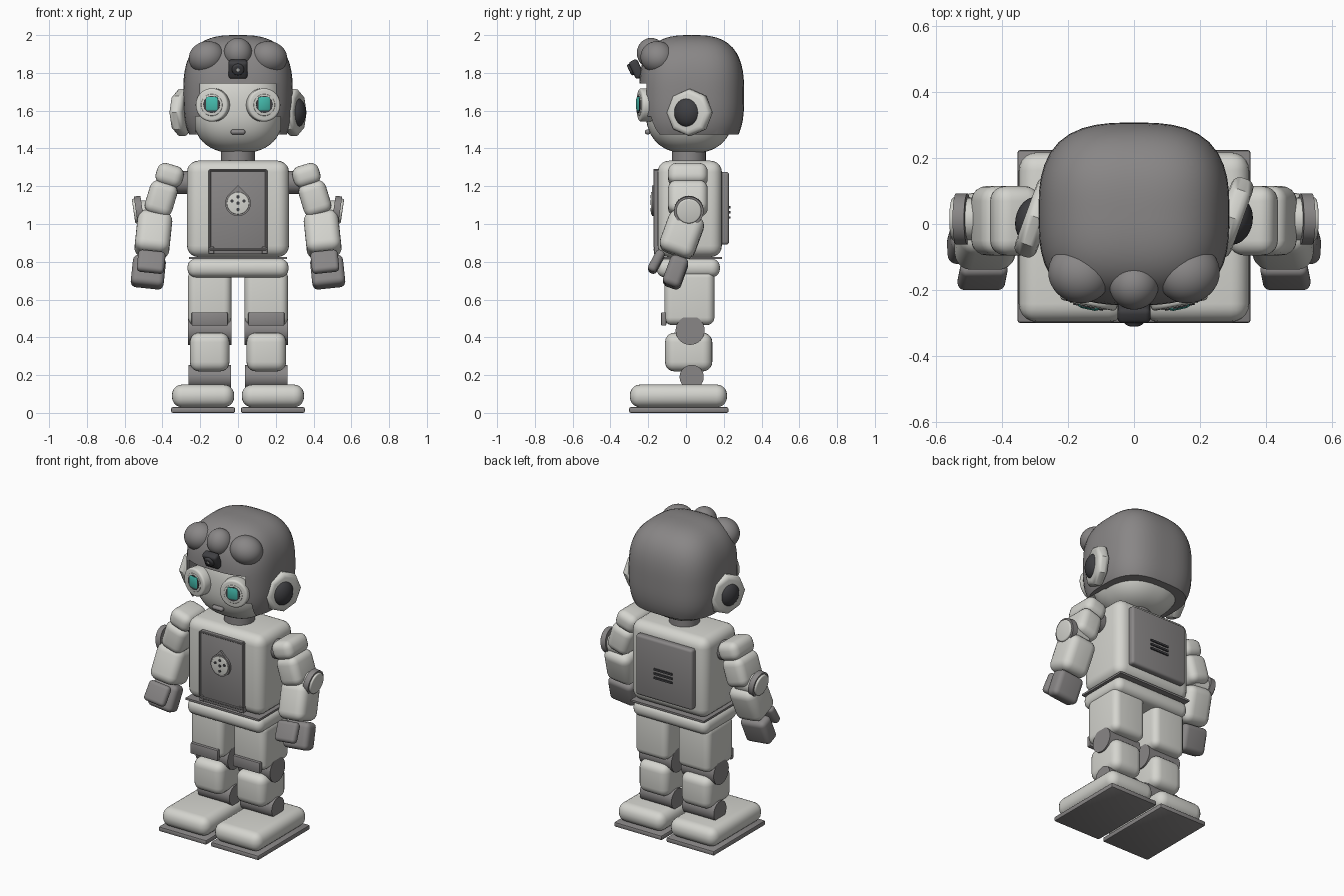
import bpy, bmesh
from math import radians
from mathutils import Matrix, Euler

default = bpy.data.objects.get("Cube")
if default:
    bpy.data.objects.remove(default, do_unlink=True)


def material(name, rgb):
    m = bpy.data.materials.new(name)
    m.use_nodes = True
    m.diffuse_color = (*rgb, 1)
    m.node_tree.nodes["Principled BSDF"].inputs["Base Color"].default_value = (*rgb, 1)
    return m


LIGHT = material("light shell", (0.66, 0.66, 0.62))
GREY = material("mid grey", (0.25, 0.24, 0.24))
DARK = material("dark grey", (0.05, 0.05, 0.055))
TEAL = material("teal", (0.06, 0.50, 0.42))
made = []


def finish(name, bm, mat, loc, rot=(0, 0, 0)):
    bmesh.ops.recalc_face_normals(bm, faces=bm.faces[:])
    turn = Euler([radians(a) for a in rot]).to_matrix().to_4x4()
    bm.transform(Matrix.Translation(loc) @ turn)
    mesh = bpy.data.meshes.new(name)
    bm.to_mesh(mesh)
    bm.free()
    mesh.materials.append(mat)
    ob = bpy.data.objects.new(name, mesh)
    bpy.context.collection.objects.link(ob)
    made.append(ob)
    return ob


def box(name, loc, size, bevel, mat, rot=(0, 0, 0), seg=5):
    bm = bmesh.new()
    bmesh.ops.create_cube(bm, size=1)
    bmesh.ops.scale(bm, vec=size, verts=bm.verts)
    if bevel:
        bmesh.ops.bevel(bm, geom=bm.edges[:], offset=bevel, segments=seg,
                        profile=0.5, affect='EDGES', clamp_overlap=True)
    return finish(name, bm, mat, loc, rot)


def cyl(name, loc, radius, depth, axis, mat, rot=(0, 0, 0), sides=32, bevel=0, stretch=1):
    bm = bmesh.new()
    bmesh.ops.create_cone(bm, cap_ends=True, segments=sides, radius1=radius,
                          radius2=radius, depth=depth)
    if bevel:
        rims = [e for e in bm.edges if abs(e.verts[0].co.z - e.verts[1].co.z) < 1e-5]
        bmesh.ops.bevel(bm, geom=rims, offset=bevel, segments=3, profile=0.5, affect='EDGES')
    if axis == 'X':
        bm.transform(Matrix.Rotation(radians(90), 4, 'Y'))
    elif axis == 'Y':
        bm.transform(Matrix.Rotation(radians(90), 4, 'X'))
    bmesh.ops.scale(bm, vec=(1, 1, stretch), verts=bm.verts)
    return finish(name, bm, mat, loc, rot)


def blob(name, loc, radii, mat, power=2.0, rot=(0, 0, 0)):
    """Ellipsoid that grows boxier as the power rises."""
    bm = bmesh.new()
    bmesh.ops.create_uvsphere(bm, u_segments=48, v_segments=32, radius=1)
    for v in bm.verts:
        v.co /= sum(abs(c) ** power for c in v.co) ** (1 / power)
    bmesh.ops.scale(bm, vec=radii, verts=bm.verts)
    return finish(name, bm, mat, loc, rot)


def cut(target, cutter):
    mod = target.modifiers.new("cut", 'BOOLEAN')
    mod.operation, mod.solver, mod.object = 'DIFFERENCE', 'EXACT', cutter
    cutter.hide_render = True
    bpy.context.view_layer.objects.active = target
    bpy.ops.object.modifier_apply(modifier=mod.name)
    made.remove(cutter)
    bpy.data.objects.remove(cutter, do_unlink=True)


# Head: face shell inside a helmet with a front opening
blob("face", (0, 0.02, 1.62), (0.245, 0.235, 0.245), LIGHT, 2.5)
helmet = blob("helmet", (0, 0.03, 1.68), (0.29, 0.278, 0.32), GREY, 2.9)
cut(helmet, box("helmet_base_cutter", (0, 0, 1.275), (1, 1, 0.4), 0, GREY))
cut(helmet, box("face_opening_cutter", (0, -0.25, 1.56), (0.40, 0.5, 0.37), 0, GREY))
cut(helmet, box("cheek_opening_cutter", (0, -0.25, 1.50), (0.45, 0.5, 0.14), 0, GREY))
box("mouth", (0, -0.203, 1.487), (0.078, 0.03, 0.026), 0.012, GREY, seg=3)
cyl("neck", (0, 0.015, 1.36), 0.09, 0.14, 'Z', GREY)

# Forehead bumps and camera
blob("forehead_bump_centre", (0, -0.185, 1.905), (0.075, 0.075, 0.08), GREY)
box("camera_body", (0, -0.262, 1.82), (0.10, 0.05, 0.10), 0.015, DARK, (25, 0, 0), 3)
cyl("camera_lens", (0, -0.283, 1.822), 0.032, 0.04, 'Y', DARK, (25, 0, 0), bevel=0.008)
cyl("camera_glint", (0, -0.301, 1.817), 0.009, 0.006, 'Y', LIGHT, (25, 0, 0), 12)

for s, side in ((1, "left"), (-1, "right")):
    blob(side + "_forehead_bump", (s * 0.165, -0.15, 1.882), (0.097, 0.09, 0.085), GREY,
         rot=(0, s * 15, s * 20))

    # Eyes
    tilt = (0, 0, s * 12)
    cyl(side + "_eye_disc", (s * 0.133, -0.213, 1.63), 0.088, 0.07, 'Y', LIGHT, tilt, 40, 0.012)
    cyl(side + "_eye_ring", (s * 0.134, -0.224, 1.63), 0.058, 0.054, 'Y', LIGHT, tilt, 32, 0.004)
    cyl(side + "_pupil_rim", (s * 0.134, -0.226, 1.633), 0.046, 0.058, 'Y', DARK, tilt, 12)
    box(side + "_pupil", (s * 0.134, -0.232, 1.636), (0.07, 0.056, 0.08), 0.014, TEAL, tilt, 2)

    # Ears: both pads lean the same way
    cyl(side + "_ear_pad", (s * 0.295, 0.02, 1.59), 0.125, 0.07, 'X', LIGHT, (0, 0, -20), 8, 0.025)
    blob(side + "_ear_cap", (s * 0.305, 0.01, 1.59), (0.055, 0.073, 0.08), DARK, rot=(0, 0, -12))

    # Arms
    cyl(side + "_shoulder_joint", (s * 0.30, 0.01, 1.22), 0.06, 0.12, 'X', GREY)
    box(side + "_shoulder_cap", (s * 0.362, 0.01, 1.258), (0.145, 0.21, 0.115), 0.045, LIGHT,
        (0, -s * 17, 0))
    box(side + "_upper_arm", (s * 0.407, 0.01, 1.135), (0.15, 0.21, 0.18), 0.045, LIGHT,
        (0, -s * 17, 0))
    cyl(side + "_elbow_rim", (s * 0.523, 0.015, 1.07), 0.078, 0.035, 'X', GREY, (0, s * 8, 0))
    cyl(side + "_elbow_disc", (s * 0.533, 0.015, 1.07), 0.066, 0.04, 'X', LIGHT, (0, s * 8, 0),
        bevel=0.008)
    cyl(side + "_elbow_joint", (s * 0.46, 0.015, 1.06), 0.065, 0.12, 'X', LIGHT)
    box(side + "_forearm", (s * 0.448, -0.022, 0.945), (0.185, 0.195, 0.23), 0.05, LIGHT,
        (-20, -s * 6, 0))
    box(side + "_palm", (s * 0.475, -0.055, 0.745), (0.175, 0.10, 0.165), 0.03, GREY,
        (-20, -s * 6, 0))
    box(side + "_thumb", (s * 0.46, -0.157, 0.80), (0.145, 0.05, 0.125), 0.022, GREY,
        (-28, -s * 6, 0))

    # Legs
    x = s * 0.15
    box(side + "_thigh", (x, 0.018, 0.61), (0.23, 0.265, 0.29), 0.04, LIGHT)
    cyl(side + "_knee_joint", (x, 0.022, 0.437), 0.077, 0.23, 'X', GREY)
    box(side + "_knee_pad", (x, -0.118, 0.497), (0.192, 0.028, 0.07), 0.006, GREY, seg=2)
    box(side + "_shin", (x, 0.014, 0.322), (0.21, 0.25, 0.205), 0.05, LIGHT)
    cyl(side + "_ankle_joint", (x, 0.03, 0.19), 0.064, 0.225, 'X', GREY)
    box(side + "_foot", (s * 0.185, -0.04, 0.09), (0.33, 0.515, 0.12), 0.055, LIGHT)
    box(side + "_sole", (s * 0.185, -0.038, 0.015), (0.338, 0.525, 0.03), 0.008, GREY, seg=2)

# Body
box("torso", (0, 0.02, 1.08), (0.54, 0.34, 0.51), 0.06, LIGHT)
box("waist_plate", (0, 0.015, 0.82), (0.52, 0.35, 0.012), 0, GREY)
box("pelvis", (0, 0.012, 0.767), (0.535, 0.335, 0.10), 0.045, LIGHT)

# Chest panel with raised trim and a round grille
box("chest_panel", (0, -0.15, 1.065), (0.30, 0.034, 0.45), 0.004, GREY, seg=2)
for s, side in ((1, "left"), (-1, "right")):
    box(side + "_chest_trim", (s * 0.15, -0.155, 1.08), (0.012, 0.036, 0.41), 0.003, GREY, seg=1)
    box(side + "_chest_foot", (s * 0.142, -0.153, 0.86), (0.03, 0.034, 0.04), 0.003, GREY, seg=1)
for name, z in (("top", 1.285), ("bottom", 0.865)):
    box(name + "_chest_trim", (0, -0.155, z), (0.30, 0.036, 0.012), 0.003, GREY, seg=1)
cyl("grille_rim", (0, -0.17, 1.11), 0.068, 0.022, 'Y', GREY)
box("grille_peak", (0, -0.17, 1.16), (0.062, 0.018, 0.062), 0, GREY, (0, 45, 0))
cyl("grille_disc", (0, -0.175, 1.11), 0.059, 0.022, 'Y', LIGHT, bevel=0.004)
for i, (dx, dz) in enumerate(((0, 0), (0, 0.034), (-0.032, 0.012), (0.032, 0.012), (0, -0.034))):
    cyl(f"grille_hole_{i + 1}", (dx, -0.184, 1.11 + dz), 0.009, 0.008, 'Y', DARK, sides=12)

# Back panel with vents
box("back_panel", (0, 0.203, 1.083), (0.40, 0.05, 0.385), 0.015, GREY, seg=3)
for i in range(3):
    box(f"vent_{i + 1}", (0, 0.231, 1.035 + i * 0.027), (0.13, 0.01, 0.012), 0, DARK)

# Smooth shading with sharp edges kept
for ob in bpy.context.view_layer.objects:
    ob.select_set(ob in made)
bpy.context.view_layer.objects.active = made[0]
bpy.ops.object.shade_smooth_by_angle(angle=radians(35))
